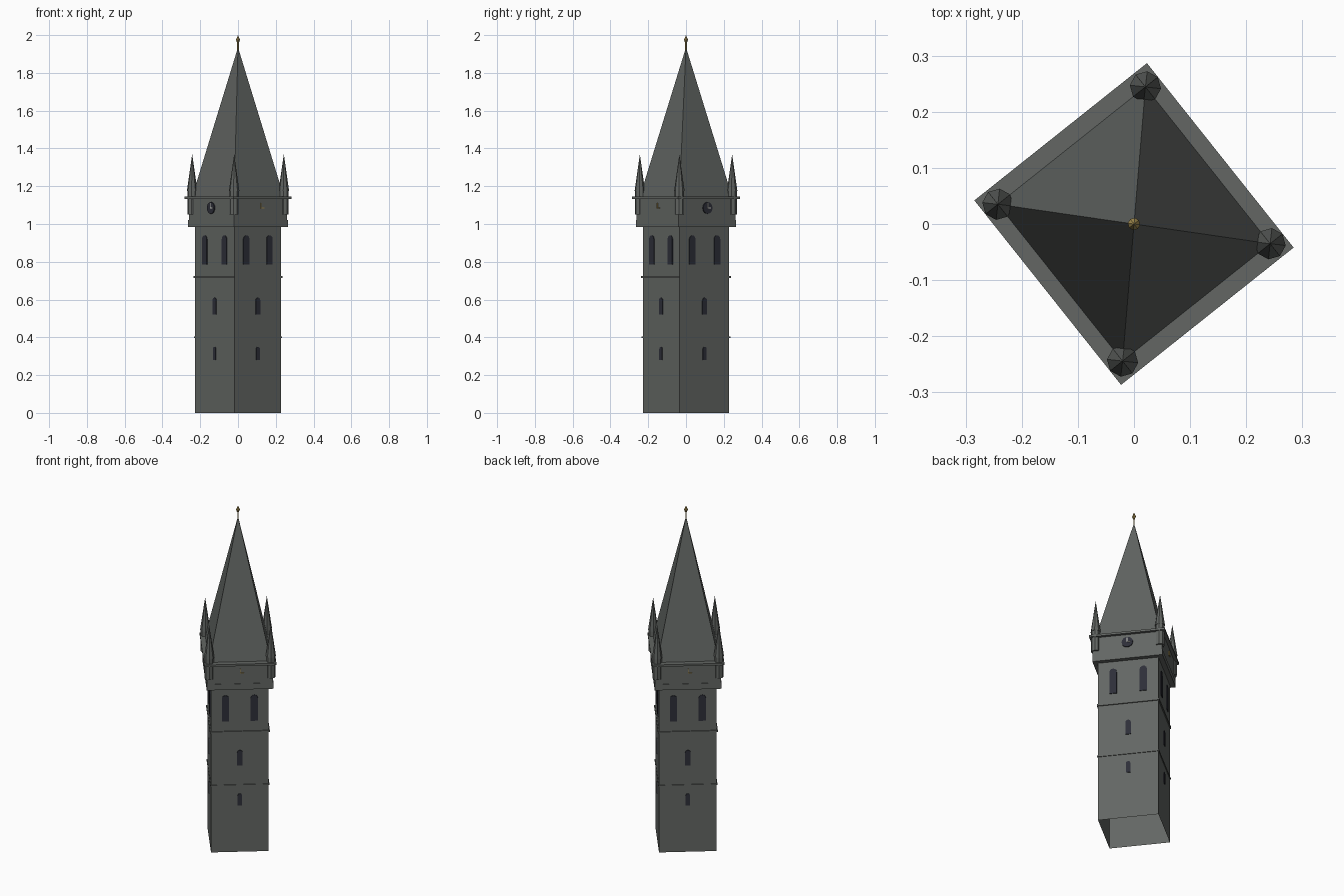
import bpy, bmesh, math
from mathutils import Matrix, Vector

cube = bpy.data.objects.get("Cube")
if cube:
    bpy.data.objects.remove(cube)

TURN = Matrix.Rotation(math.radians(38.5), 4, 'Z')
HALF = (0.157, 0.1675)   # tower shaft half widths
BAND = (0.180, 0.1925)   # clock storey half widths
ROOF = (0.168, 0.1785)   # roof base and turret centres


def material(name, rgb):
    m = bpy.data.materials.new(name)
    m.diffuse_color = (*rgb, 1)
    m.use_nodes = True
    node = next(n for n in m.node_tree.nodes if n.type == 'BSDF_PRINCIPLED')
    node.inputs["Base Color"].default_value = (*rgb, 1)
    return m


STONE = material("grey stone", (0.125, 0.134, 0.126))
SLATE = material("dark slate", (0.114, 0.123, 0.116))
GLASS = material("dark glass", (0.026, 0.028, 0.040))
GOLD = material("gold", (0.38, 0.27, 0.08))
PALE = material("pale hands", (0.6, 0.6, 0.55))


def finish(name, bm, mat):
    bmesh.ops.recalc_face_normals(bm, faces=bm.faces)
    bm.transform(TURN)
    mesh = bpy.data.meshes.new(name)
    bm.to_mesh(mesh)
    bm.free()
    mesh.materials.append(mat)
    obj = bpy.data.objects.new(name, mesh)
    bpy.context.collection.objects.link(obj)
    return obj


def block(name, half, z0, z1, mat, open_bottom=False):
    bm = bmesh.new()
    bmesh.ops.create_cube(bm, size=1)
    for v in bm.verts:
        v.co = (v.co.x * 2 * half[0], v.co.y * 2 * half[1], z1 if v.co.z > 0 else z0)
    if open_bottom:
        low = [f for f in bm.faces if all(v.co.z < z0 + 0.001 for v in f.verts)]
        bmesh.ops.delete(bm, geom=low, context='FACES_ONLY')
    return finish(name, bm, mat)


def cone(name, x, y, z0, z1, r0, r1, mat, sides=8):
    bm = bmesh.new()
    bmesh.ops.create_cone(bm, cap_ends=True, segments=sides, radius1=r0, radius2=r1,
                          depth=z1 - z0, matrix=Matrix.Translation((x, y, (z0 + z1) / 2)))
    return finish(name, bm, mat)


def plate(name, side, half, outline, mat, depth):
    """Extrude an outline (across, up) outwards from one wall."""
    n = Vector([(1, 0, 0), (0, 1, 0), (-1, 0, 0), (0, -1, 0)][side])
    across = Vector((0, 0, 1)).cross(n)
    base = n * (half[side % 2] - 0.003)
    bm = bmesh.new()
    face = bm.faces.new([bm.verts.new(base + across * u + Vector((0, 0, v))) for u, v in outline])
    new = bmesh.ops.extrude_face_region(bm, geom=[face])["geom"]
    bmesh.ops.translate(bm, vec=n * (depth + 0.003),
                        verts=[v for v in new if isinstance(v, bmesh.types.BMVert)])
    return finish(name, bm, mat)


def arch(u, w, z0, z1):
    """Window outline with a faceted round head."""
    r = w / 2
    head = [(u + r * math.cos(a), z1 - r + r * math.sin(a))
            for a in (math.pi * i / 6 for i in range(7))]
    return [(u - r, z0), (u + r, z0)] + head


def rect(u0, u1, z0, z1):
    return [(u0, z0), (u1, z0), (u1, z1), (u0, z1)]


def grow(half, d):
    return (half[0] + d, half[1] + d)


# Shaft, string courses, clock storey and cornice
block("tower_shaft", HALF, 0, 0.985, STONE, open_bottom=True)
block("lower_string_course", grow(HALF, 0.004), 0.396, 0.404, STONE)
block("upper_string_course", grow(HALF, 0.006), 0.715, 0.725, STONE)
block("clock_storey_base", grow(BAND, 0.002), 0.985, 1.02, STONE)
block("clock_storey", BAND, 1.02, 1.135, STONE)
block("cornice", (0.1965, 0.21), 1.133, 1.145, STONE)

# Spire
bm = bmesh.new()
apex = bm.verts.new((0, 0, 1.935))
base = [bm.verts.new((sx * ROOF[0], sy * ROOF[1], 1.145))
        for sx, sy in ((1, 1), (-1, 1), (-1, -1), (1, -1))]
bm.faces.new(base)
for i in range(4):
    bm.faces.new((base[i], base[(i + 1) % 4], apex))
finish("spire", bm, SLATE)

# Corner turrets
for sx in (-1, 1):
    for sy in (-1, 1):
        x, y = sx * ROOF[0], sy * ROOF[1]
        cone("turret_shaft", x, y, 1.05, 1.18, 0.025, 0.025, STONE)
        cone("turret_cap", x, y, 1.175, 1.37, 0.028, 0, SLATE)

# Windows and clocks on every wall
for side in range(4):
    width = HALF[1 - side % 2]
    plate("lower_window", side, HALF, arch(0, 0.024, 0.28, 0.35), GLASS, 0.004)
    plate("middle_window", side, HALF, arch(0, 0.03, 0.52, 0.61), GLASS, 0.004)
    for s in (-1, 1):
        plate("belfry_window", side, HALF, arch(s * width * 0.5, 0.04, 0.785, 0.94), GLASS, 0.004)
    lift, hand = 0.006, GOLD
    if side % 2 == 0:
        disc = [(0.031 * math.cos(math.tau * i / 16), 1.085 + 0.031 * math.sin(math.tau * i / 16))
                for i in range(16)]
        plate("clock_face", side, BAND, disc, GLASS, 0.006)
        lift, hand = 0.009, PALE
    plate("minute_hand", side, BAND, rect(-0.002, 0.002, 1.083, 1.11), hand, lift)
    plate("hour_hand", side, BAND, rect(0.002, 0.02, 1.083, 1.087), hand, lift)

# Finial
cone("finial_rod", 0, 0, 1.92, 1.97, 0.004, 0.004, GOLD)
cone("finial_bulb", 0, 0, 1.96, 1.975, 0.005, 0.011, GOLD)
cone("finial_tip", 0, 0, 1.975, 2.0, 0.011, 0, GOLD)
